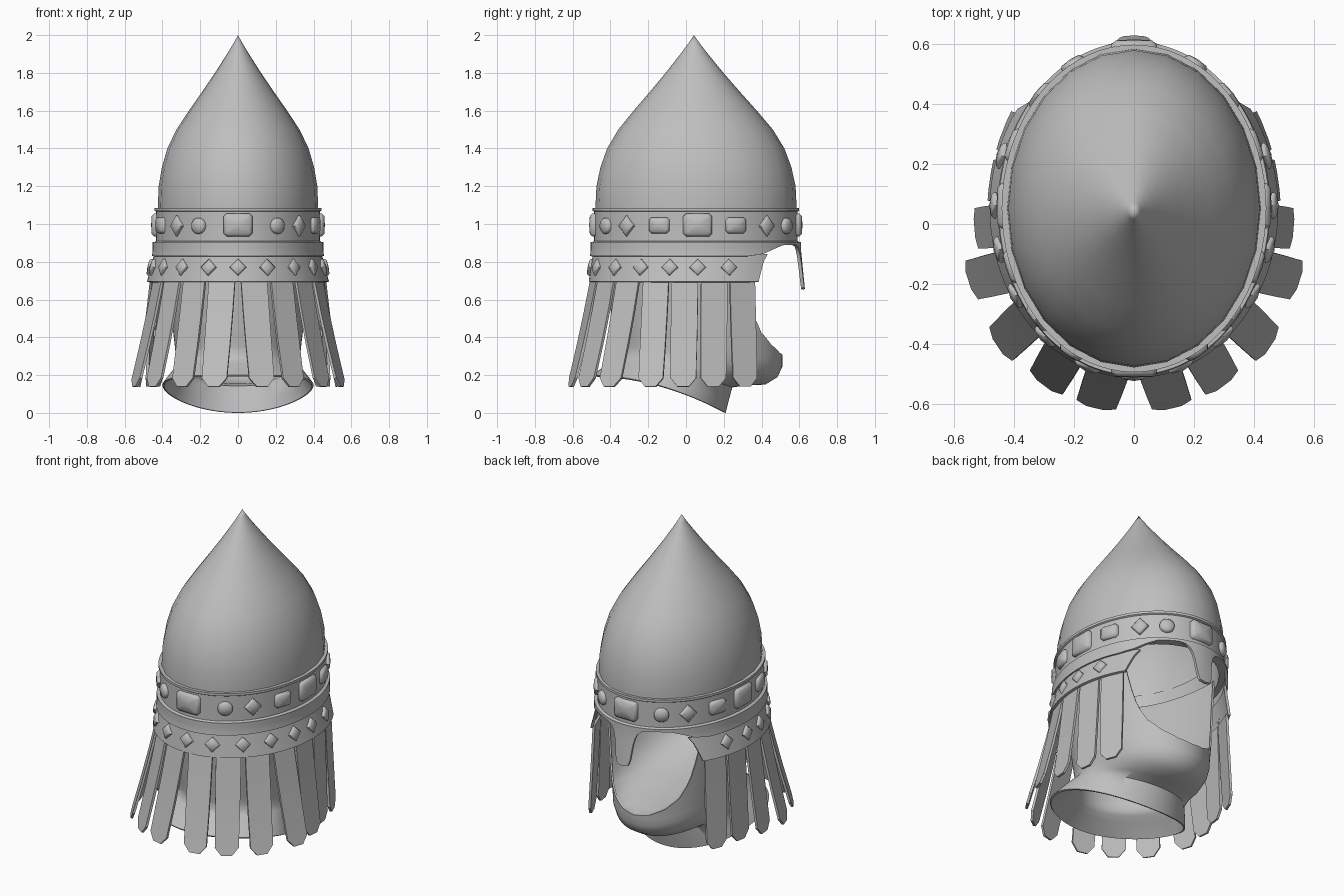
import bpy, math
from mathutils import Vector

if "Cube" in bpy.data.objects:
    bpy.data.objects.remove(bpy.data.objects["Cube"])

steel = bpy.data.materials.new("grey_steel")
steel.diffuse_color = (0.52, 0.52, 0.52, 1)
steel.use_nodes = True
steel.node_tree.nodes["Principled BSDF"].inputs["Base Color"].default_value = steel.diffuse_color
CY = 0.052  # the shell is an ellipse around this y


def make(name, verts, faces, thick=0.0, angle=35):
    me = bpy.data.meshes.new(name)
    me.from_pydata([tuple(v) for v in verts], [], faces)
    me.materials.append(steel)
    ob = bpy.data.objects.new(name, me)
    bpy.context.collection.objects.link(ob)
    bpy.ops.object.select_all(action='DESELECT')
    bpy.context.view_layer.objects.active = ob
    ob.select_set(True)
    bpy.ops.object.mode_set(mode='EDIT')
    bpy.ops.mesh.select_all(action='SELECT')
    bpy.ops.mesh.remove_doubles(threshold=0.0005)
    bpy.ops.mesh.normals_make_consistent(inside=False)
    bpy.ops.object.mode_set(mode='OBJECT')
    if thick:
        m = ob.modifiers.new("thickness", 'SOLIDIFY')
        m.thickness = thick
        m.offset = -1
        bpy.ops.object.modifier_apply(modifier=m.name)
    bpy.ops.object.shade_smooth_by_angle(angle=math.radians(angle))
    return ob


def grid(name, cols, closed=False, thick=0.0, angle=35):
    """Skin a list of equally long point columns."""
    n, r = len(cols), len(cols[0])
    faces = [(i * r + j, (i + 1) % n * r + j, (i + 1) % n * r + j + 1, i * r + j + 1)
             for i in range(n if closed else n - 1) for j in range(r - 1)]
    return make(name, [p for c in cols for p in c], faces, thick, angle)


def shell(deg, off, z, side=0.0):
    """Point on the shell ellipse; 0 degrees is the face side (+y)."""
    a = math.radians(deg)
    off += side * math.sin(a) ** 2
    return Vector(((0.43 + off) * math.sin(a), CY + (0.535 + off) * math.cos(a), z))


def lerp_table(table, x):
    for (x0, y0), (x1, y1) in zip(table, table[1:]):
        if x <= x1:
            return y0 + (y1 - y0) * max(0, x - x0) / (x1 - x0)
    return table[-1][1]


# Pointed dome
dome = [(1.0, 0.423), (1.1, 0.424), (1.2, 0.42), (1.3, 0.403), (1.4, 0.374), (1.5, 0.326),
        (1.6, 0.26), (1.7, 0.19), (1.8, 0.122), (1.9, 0.058), (1.96, 0.022), (2.0, 0.0)]
grid("dome", [[(r * math.sin(a), 0.042 + 0.011 * r / 0.42 + 1.255 * r * math.cos(a), z)
               for z, r in dome] for a in [math.tau * i / 24 for i in range(24)]],
     closed=True, thick=0.015, angle=40)

# Jewelled band with raised rims
band = [(-0.03, 0.89), (0.012, 0.89), (0.012, 0.905), (0.004, 0.91), (0.004, 1.065),
        (0.012, 1.07), (0.012, 1.085), (-0.03, 1.085), (-0.03, 0.89)]
grid("jewel_band", [[shell(i * 5, o, z) for o, z in band] for i in range(72)], closed=True)

# Brow band, arched over the eyes and drawn down to a nose guard
edge = [(0, 0.655), (5.5, 0.665), (7, 0.77), (9.5, 0.85), (14, 0.882), (20, 0.89),
        (34, 0.888), (42, 0.868), (50, 0.842), (60, 0.83), (180, 0.83)]
cols = []
for i in range(240):
    d = i * 1.5
    low = lerp_table(edge, min(d, 360 - d))
    col = []
    for j in range(6):
        z = 0.905 + (low - 0.905) * j / 5
        col.append(shell(d, 0.022 + max(0, 0.86 - z) * 0.1, z))
    cols.append(col)
grid("brow_band", cols, closed=True, thick=0.018)

# Flared neck guard, open at the face
cols = []
for i in range(61):
    col = []
    for j in range(5):
        t = j / 4
        start = 46 + 9 * t ** 0.7
        d = start + (360 - 2 * start) * i / 60
        col.append(shell(d, 0.01 + 0.022 * t, 0.84 - 0.145 * t, 0.004 + 0.016 * t))
    cols.append(col)
grid("neck_guard", cols, thick=0.015)


# Gems: a pillow shape set on the surface
def gem(name, deg, off, z, outline, depth, tilt=0.0, side=0.0):
    c = shell(deg, off, z, side)
    t = (shell(deg + 1, off, z) - shell(deg - 1, off, z)).normalized()
    up = Vector((0, 0, 1))
    n = t.cross(up)
    if n.dot(c - Vector((0, CY, z))) < 0:
        n = -n
    n, up = n * math.cos(tilt) + up * math.sin(tilt), up * math.cos(tilt) - n * math.sin(tilt)
    cols = []
    for u, v in outline:
        cols.append([c + (t * u + up * v) * s + n * h
                     for s, h in [(1, -0.015), (1, depth * 0.35), (0.8, depth * 0.85), (0, depth)]])
    grid(name, cols, closed=True, angle=55)


def rect(w, h):
    k = 0.014
    return [(w - k, -h), (w, k - h), (w, h - k), (w - k, h),
            (k - w, h), (-w, h - k), (-w, k - h), (k - w, -h)]


def diamond(w, h):
    return [(w, 0), (0, h), (-w, 0), (0, -h)]


disc = [(0.043 * math.cos(k * math.pi / 8), 0.043 * math.sin(k * math.pi / 8)) for k in range(16)]
for d in (0, 89, 180, 271):
    gem("large_gem", d, 0.004, 0.995, rect(0.076, 0.06), 0.026)
for sx in (1, -1):
    for base, k in ((0, 0.97), (180, 1)):
        k *= sx if base == 0 else -sx
        gem("round_gem", base + k * 28.5, 0.004, 0.99, disc, 0.024)
        gem("diamond_gem", base + k * 47.5, 0.004, 0.99, diamond(0.05, 0.055), 0.022)
        gem("small_gem", base + k * 69, 0.004, 0.993, rect(0.056, 0.042), 0.024)
for a in (0, 20, 40.5, 59, 76, 91, 108):
    for sx in ((1, -1) if a else (1,)):
        gem("guard_gem", 180 + sx * a, 0.02, 0.77, diamond(0.044, 0.045), 0.018, 0.2, 0.012)

# Hanging strips: angle from the back, then x and y of the lower end
strips = [(11, 0.13, -0.615), (31, 0.3, -0.54), (50, 0.455, -0.41), (68, 0.553, -0.19),
          (84, 0.533, -0.015), (100, 0.482, 0.145), (116, 0.437, 0.315)]
for a, bx, by in strips:
    for sx in (1, -1):
        top = shell(180 - a, 0.018, 0.705, 0.015)
        end = Vector((bx, by, 0.14))
        t = (shell(180 - a + 1, 0, 0) - shell(180 - a - 1, 0, 0)).normalized()
        cols = []
        for side in (-1, -0.45, 0.45, 1):
            col = []
            for f, w in [(0, 0.071), (0.3, 0.071), (0.6, 0.07), (0.86, 0.068), (1, 0.068)]:
                if f == 1 and abs(side) == 1:
                    f = 0.92
                k = 0.85 * f + 0.15 * f * f
                p = Vector((top.x + (end.x - top.x) * k, top.y + (end.y - top.y) * k,
                            top.z + (end.z - top.z) * f))
                p += t * w * side
                col.append((p.x * sx, p.y, p.z))
            cols.append(col)
        grid("hanging_strip", cols, thick=0.014, angle=30)

# Cloth hood: collar, neck and chin, open at the face
# rows: half width, back y, front y, back z, front z
rows = [(0.40, -0.5, 0.21, 0.20, 0.0), (0.38, -0.47, 0.225, 0.22, 0.06),
        (0.345, -0.42, 0.245, 0.255, 0.135), (0.325, -0.385, 0.32, 0.28, 0.145),
        (0.32, -0.37, 0.42, 0.30, 0.15), (0.33, -0.37, 0.485, 0.35, 0.19),
        (0.335, -0.38, 0.51, 0.40, 0.245), (0.34, -0.385, 0.51, 0.44, 0.295)]
crown = (0.40, -0.45, 0.55)
rim = [(0, 0.305), (15, 0.318), (30, 0.36), (42, 0.425), (50, 0.52), (56, 0.68), (61, 0.95), (180, 0.95)]


def hood_xy(w, yb, yf, c, s):
    return w * s, (yb + yf) / 2 + (yf - yb) / 2 * c


cols = []
for i in range(120):
    d = i * 3
    c, s = math.cos(math.radians(d)), math.sin(math.radians(d))
    col = []
    for w, yb, yf, zb, zf in rows:
        col.append((*hood_xy(w, yb, yf, c, s), zb + (zf - zb) * ((c + 1) / 2) ** 1.9))
    z0 = col[-1][2]
    z1 = max(z0 + 0.008, lerp_table(rim, min(d, 360 - d)))
    for j in range(1, 7):
        z = z0 + (z1 - z0) * j / 6
        f = (z - z0) / (0.95 - z0)
        dims = [p + (q - p) * f for p, q in zip(rows[-1][:3], crown)]
        col.append((*hood_xy(*dims, c, s), z))
    cols.append(col)
grid("cloth_hood", cols, closed=True, thick=0.01, angle=60)

# Hollow face lining: a bowl that starts at the hood rim and sinks backwards
hollow = [(0.3, 0.0), (0.36, 0.16), (0.42, 0.32), (0.52, 0.5), (0.68, 0.6), (0.95, 0.62)]
span = []
for i in range(0, 22):
    x, y, z = cols[i][-1]
    row = []
    for k in range(25):
        a = math.pi * k / 24
        row.append((-x * math.cos(a), y - 0.004 - lerp_table(hollow, z) * math.sin(a), z - 0.002))
    span.append(row)
grid("face_lining", span, angle=80)
